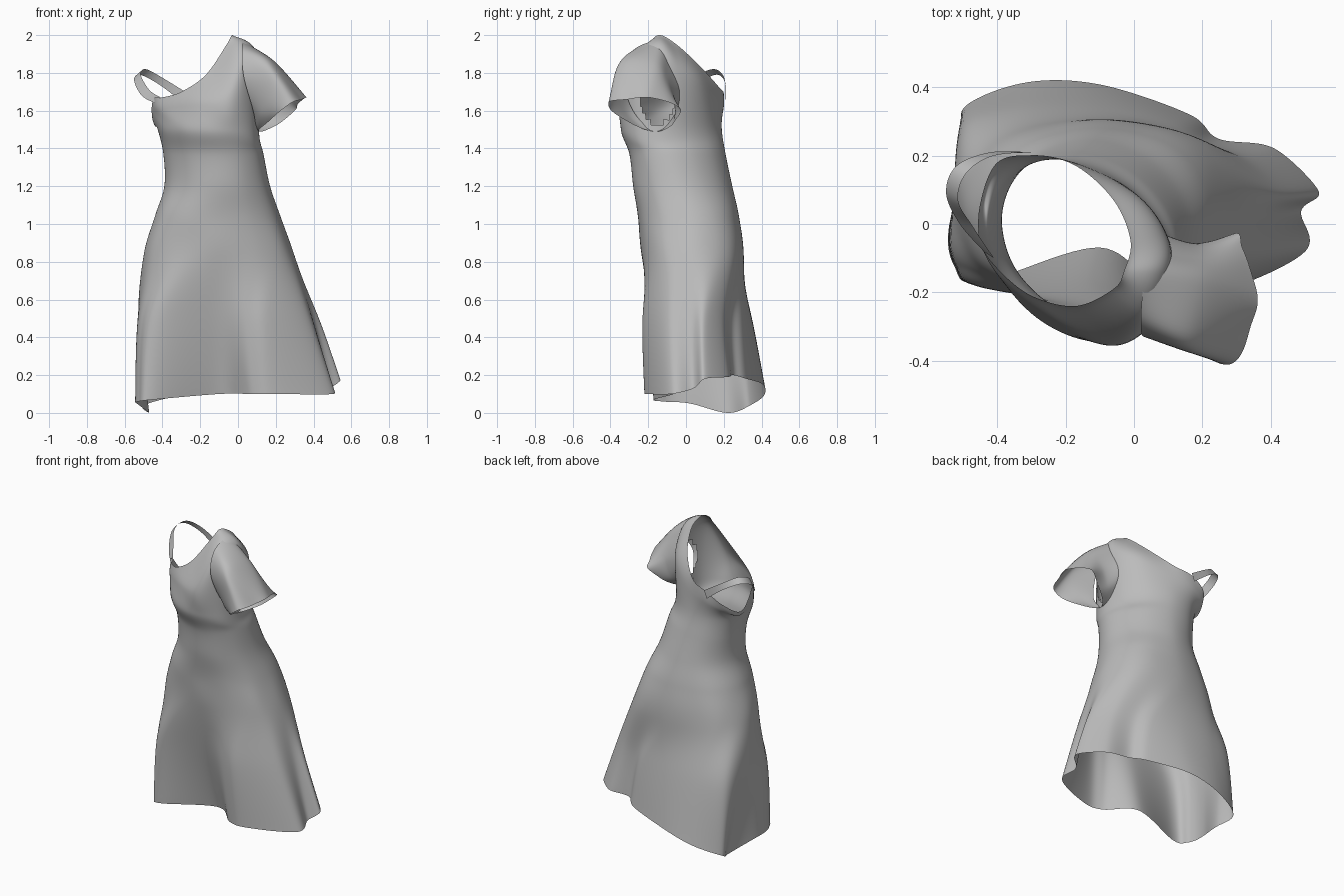
import bpy
import bmesh
from math import sin, cos, pi, radians, copysign
from mathutils import Vector

default_cube = bpy.data.objects.get("Cube")
if default_cube:
    bpy.data.objects.remove(default_cube, do_unlink=True)

fabric = bpy.data.materials.new("grey_fabric")
fabric.use_nodes = True
GREY = (0.5, 0.5, 0.5, 1)
fabric.diffuse_color = GREY
fabric.node_tree.nodes["Principled BSDF"].inputs["Base Color"].default_value = GREY


def spline(points, steps, closed):
    """Smooth curve passing through every control point."""
    count = len(points)
    result = []
    for i in range(count if closed else count - 1):
        def pick(k):
            return points[k % count] if closed else points[max(0, min(count - 1, k))]
        a, b, c, d = (pick(i + k) for k in (-1, 0, 1, 2))
        for s in range(steps):
            t = s / steps
            result.append(b + (c - a) * (t / 2) + (a - b * 2.5 + c * 2 - d / 2) * t**2
                          + ((b - c) * 1.5 + (d - a) / 2) * t**3)
    if not closed:
        result.append(points[-1].copy())
    return result


def cloth(name, rings, around, along, closed=True, pleats=0, depth=0, hole=None):
    """Loft a sheet through the rings, with pleats deepening towards the last."""
    rings = [spline([Vector(p) for p in ring], around // len(ring), closed) for ring in rings]
    columns = [spline(list(column), along, False) for column in zip(*rings)]
    bm = bmesh.new()
    rows = []
    for j, row in enumerate(zip(*columns)):
        middle = sum(row, Vector()) / len(row)
        weight = depth * (j / (len(columns[0]) - 1)) ** 2
        verts = []
        for i, p in enumerate(row):
            swell = 1 + weight * sin(pleats * 2 * pi * i / len(row))
            verts.append(bm.verts.new((middle.x + (p.x - middle.x) * swell,
                                       middle.y + (p.y - middle.y) * swell, p.z)))
        rows.append(verts)
    for upper, lower in zip(rows, rows[1:]):
        n = len(upper)
        for i in range(n if closed else n - 1):
            k = (i + 1) % n
            bm.faces.new((upper[i], lower[i], lower[k], upper[k]))
    if hole:
        doomed = [f for f in bm.faces if hole(f.calc_center_median())]
        bmesh.ops.delete(bm, geom=doomed, context='FACES')
    bmesh.ops.recalc_face_normals(bm, faces=bm.faces)
    mesh = bpy.data.meshes.new(name)
    bm.to_mesh(mesh)
    bm.free()
    mesh.materials.append(fabric)
    obj = bpy.data.objects.new(name, mesh)
    bpy.context.collection.objects.link(obj)
    bpy.ops.object.select_all(action='DESELECT')
    obj.select_set(True)
    bpy.context.view_layer.objects.active = obj
    bpy.ops.object.shade_smooth_by_angle(angle=radians(50))


def body_ring(z, x0, x1, y0, y1, twist=0, power=1):
    """Twelve points of a rounded cross-section filling the given extents."""
    def bend(v):
        return copysign(abs(v) ** power, v)
    ring = []
    for k in range(12):
        t = k * pi / 6
        ring.append(((x0 + x1) / 2 + (x1 - x0) / 2 * bend(cos(t)),
                     (y0 + y1) / 2 + (y1 - y0) / 2 * bend(sin(t + twist)), z))
    return ring


# Bodice: slanted neckline rising to one shoulder
neckline = [(-.03, -.14, 2), (-.01, -.05, 1.95), (-.06, .07, 1.84), (-.17, .17, 1.73),
            (-.29, .2, 1.69), (-.4, .18, 1.62), (-.45, .06, 1.55), (-.45, -.05, 1.66),
            (-.4, -.13, 1.67), (-.3, -.21, 1.7), (-.17, -.24, 1.79), (-.06, -.19, 1.95)]
yoke = [(.1, -.14, 1.9), (.09, -.03, 1.82), (.01, .08, 1.75), (-.15, .17, 1.66),
        (-.29, .2, 1.62), (-.4, .16, 1.57), (-.44, .06, 1.52), (-.45, -.04, 1.6),
        (-.39, -.16, 1.61), (-.23, -.29, 1.63), (-.07, -.35, 1.67), (.04, -.28, 1.86)]

# Skirt: front panel folded inwards, right-hand pleats, dipping back corner
skirt = [(x, y, .5) for x, y in
         [(.4, .03), (.425, .1), (.33, .19), (.2, .24), (.1, .3), (-.1, .345),
          (-.33, .34), (-.49, .29), (-.525, .15), (-.53, 0), (-.51, -.12), (-.42, -.19),
          (-.12, -.17), (.05, -.22), (.17, -.22), (.37, -.1)]]
hem = [(.49, .04, .13), (.54, .1, .18), (.41, .22, .19), (.25, .25, .2),
       (.16, .32, .18), (-.1, .41, .15), (-.33, .41, .09), (-.5, .34, .04),
       (-.47, .22, 0), (-.535, .02, .05), (-.53, -.12, .06), (-.45, -.17, .07),
       (-.1, -.07, .1), (.08, -.2, .1), (.22, -.21, .1), (.5, -.08, .1)]
body = [neckline, yoke,
        body_ring(1.5, -.425, .11, -.345, .19, -.25),
        body_ring(1.37, -.395, .135, -.3, .21, -.2),
        body_ring(1.2, -.39, .17, -.28, .245, -.1),
        body_ring(1.04, -.44, .225, -.255, .28, 0, .9),
        body_ring(.83, -.5, .3, -.235, .305, 0, .85),
        skirt, hem]


def armhole(p):
    return p.x > 0 and ((p.y + .15) / .09) ** 2 + ((p.z - 1.66) / .13) ** 2 < 1


cloth("dress_body", body, 192, 12, pleats=9, depth=.006, hole=armhole)

# Flared short sleeve, each ring running from the top over the front and back
sleeve_root = [(.03, -.14, 1.965), (.02, -.28, 1.92), (.03, -.33, 1.78), (.08, -.28, 1.6),
               (.1, -.16, 1.49), (.1, -.06, 1.58), (.08, -.03, 1.72), (.04, -.07, 1.87)]
sleeve_middle = [(.2, -.17, 1.85), (.17, -.33, 1.86), (.17, -.38, 1.75), (.12, -.31, 1.58),
                 (.11, -.17, 1.49), (.15, -.07, 1.55), (.19, -.06, 1.66), (.2, -.1, 1.77)]
sleeve_hem = [(.36, -.2, 1.67), (.34, -.31, 1.66), (.28, -.415, 1.64), (.18, -.34, 1.56),
              (.11, -.18, 1.49), (.2, -.08, 1.52), (.3, -.03, 1.6), (.32, -.08, 1.64)]
cloth("left_sleeve", [sleeve_root, sleeve_middle, sleeve_hem], 80, 12, pleats=7, depth=.02)

# Loose shoulder strap on the bare side
strap_top = [(-.41, -.1, 1.67), (-.47, -.01, 1.71), (-.515, .07, 1.79), (-.49, .15, 1.82),
             (-.41, .2, 1.78), (-.28, .21, 1.7)]
strap_bottom = [(-.44, -.08, 1.64), (-.51, 0, 1.68), (-.55, .09, 1.76), (-.52, .17, 1.79),
                (-.42, .21, 1.74), (-.3, .21, 1.65)]
cloth("right_strap", [strap_top, strap_bottom], 48, 2, closed=False)
